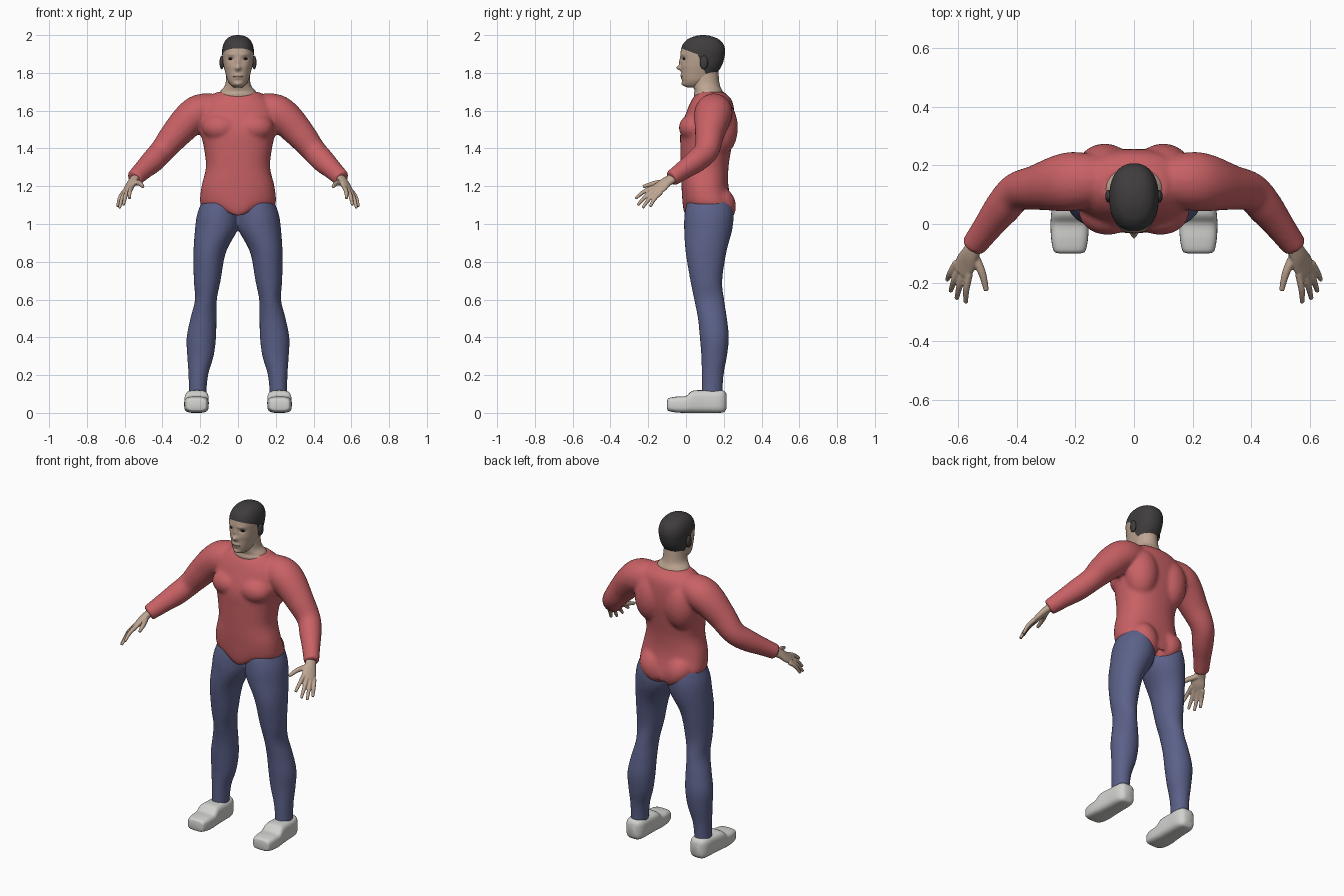
import bpy, bmesh, math
from mathutils import Vector, Matrix

cube = bpy.data.objects.get("Cube")
if cube:
    bpy.data.objects.remove(cube, do_unlink=True)


def material(name, r, g, b):
    m = bpy.data.materials.new(name)
    m.use_nodes = True
    m.diffuse_color = (r, g, b, 1)
    bsdf = m.node_tree.nodes["Principled BSDF"]
    bsdf.inputs["Base Color"].default_value = (r, g, b, 1)
    bsdf.inputs["Roughness"].default_value = 0.8
    return m


RED = material("shirt_red", 0.58, 0.12, 0.13)
BLUE = material("denim_blue", 0.105, 0.12, 0.25)
SKIN = material("skin", 0.52, 0.38, 0.29)
HAIR = material("hair_charcoal", 0.05, 0.046, 0.046)
WHITE = material("shoe_white", 0.64, 0.64, 0.62)
DARK = material("eye_black", 0.01, 0.01, 0.01)
LIP = material("lip_brown", 0.25, 0.16, 0.12)


# ---- helpers ----
def spline(keys, n):
    """Catmull-Rom interpolation of key tuples."""
    k = [Vector(q) for q in keys]
    k = [k[0] * 2 - k[1]] + k + [k[-1] * 2 - k[-2]]
    out = []
    for a, b, c, d in zip(k, k[1:], k[2:], k[3:]):
        for i in range(n):
            t = i / n
            out.append((b * 2 + (c - a) * t + (a * 2 - b * 5 + c * 4 - d) * t * t
                        + (b * 3 - a - c * 3 + d) * t ** 3) / 2)
    return out + [k[-2]]


def bridge(bm, frames, power, seg):
    """Join superellipse rings given as (centre, u, v) and cap the ends."""
    def bend(c):
        return math.copysign(abs(c) ** (2 / power), c)
    rings = []
    for c, u, v in frames:
        angles = [math.tau * i / seg for i in range(seg)]
        rings.append([bm.verts.new(c + u * bend(math.cos(a)) + v * bend(math.sin(a)))
                      for a in angles])
    for r, s in zip(rings, rings[1:]):
        for i in range(seg):
            j = (i + 1) % seg
            bm.faces.new((r[i], r[j], s[j], s[i]))
    bm.faces.new(rings[0][::-1])
    bm.faces.new(rings[-1])


def loft(bm, keys, lengthwise=False, power=2, seg=32, n=5):
    """Keys: station, low, high, half width, x centre; stations run along z, or y if lengthwise."""
    frames = []
    for t, lo, hi, half, x in spline(keys, n):
        mid, h = (lo + hi) / 2, (hi - lo) / 2
        if lengthwise:
            frames.append((Vector((x, t, mid)), Vector((half, 0, 0)), Vector((0, 0, h))))
        else:
            frames.append((Vector((x, mid, t)), Vector((half, 0, 0)), Vector((0, h, 0))))
    bridge(bm, frames, power, seg)


def tube(bm, keys, side, seg=20, n=5):
    """Keys: x, y, z, radius along side, radius across it."""
    pts = spline(keys, n)
    frames = []
    for i, p in enumerate(pts):
        t = (pts[min(i + 1, len(pts) - 1)] - pts[max(i - 1, 0)]).to_3d().normalized()
        u = (side - t * side.dot(t)).normalized()
        frames.append((p.to_3d(), u * p[3], t.cross(u) * p[4]))
    bridge(bm, frames, 2, seg)


def ellipsoid(bm, centre, radii):
    m = Matrix.Translation(centre) @ Matrix.Diagonal((*radii, 1))
    bmesh.ops.create_uvsphere(bm, u_segments=24, v_segments=16, radius=1, matrix=m)


def flip_x(bm, geom):
    verts = [g for g in geom if isinstance(g, bmesh.types.BMVert)]
    bmesh.ops.scale(bm, vec=(-1, 1, 1), verts=verts)


def add_mirror(bm):
    dup = bmesh.ops.duplicate(bm, geom=bm.verts[:] + bm.edges[:] + bm.faces[:])
    flip_x(bm, dup["geom"])


def finish(name, bm, mats, voxel=0, smooth=6):
    """Make the object; a voxel size fuses overlapping volumes into one skin."""
    bmesh.ops.recalc_face_normals(bm, faces=bm.faces[:])
    me = bpy.data.meshes.new(name)
    bm.to_mesh(me)
    bm.free()
    me.shade_smooth()
    for m in mats:
        me.materials.append(m)
    ob = bpy.data.objects.new(name, me)
    bpy.context.collection.objects.link(ob)
    if voxel:
        fuse = ob.modifiers.new("fuse", "REMESH")
        fuse.mode = "VOXEL"
        fuse.voxel_size = voxel
        fuse.use_smooth_shade = True
        relax = ob.modifiers.new("relax", "SMOOTH")
        relax.factor = 0.5
        relax.iterations = smooth


def pair(name, bm, mat, **kw):
    other = bm.copy()
    flip_x(other, other.verts[:])
    finish("left_" + name, bm, [mat], **kw)
    finish("right_" + name, other, [mat], **kw)


# ---- shirt: sleeves, muscle masses, torso ----
bm = bmesh.new()
tube(bm, [(.1, .15, 1.61, .08, .08), (.19, .147, 1.595, .1, .095), (.25, .14, 1.56, .098, .092),
          (.33, .125, 1.475, .078, .08), (.4, .11, 1.39, .066, .066), (.45, .055, 1.335, .061, .063),
          (.5, -.01, 1.288, .05, .053), (.55, -.078, 1.24, .042, .045)], Vector((0, 1, 0)))
ellipsoid(bm, (.09, .045, 1.51), (.1, .083, .075))
ellipsoid(bm, (.1, .18, 1.51), (.1, .095, .15))
ellipsoid(bm, (.085, .165, 1.12), (.09, .1, .08))
add_mirror(bm)
torso = bmesh.new()
loft(bm, [(1.09, .005, .24, .188, 0), (1.12, -.014, .25, .201, 0), (1.2, -.024, .225, .193, 0),
          (1.3, -.028, .225, .17, 0), (1.4, -.03, .24, .18, 0), (1.5, -.028, .255, .2, 0),
          (1.6, .005, .255, .2, 0), (1.66, .032, .24, .16, 0), (1.7, .065, .2, .11, 0)], power=2.3, seg=48)
torso.free()
for v in bm.verts:  # hem dips at the middle, front and back
    if v.co.z < 1.2 and abs(v.co.x) < .21:
        width = .07 if v.co.y < .12 else .12
        v.co.z -= .06 * min(1, (1.2 - v.co.z) / .11) * math.exp(-(v.co.x / width) ** 2)
finish("shirt", bm, [RED], voxel=.01)

# ---- trousers ----
bm = bmesh.new()
loft(bm, [(1.12, .005, .245, .1, .092), (1.05, -.008, .252, .112, .105), (.97, -.01, .245, .113, .115),
          (.85, -.002, .214, .086, .15), (.7, .023, .192, .071, .163), (.6, .043, .202, .058, .17),
          (.5, .063, .217, .069, .183), (.4, .073, .227, .078, .194), (.3, .081, .217, .07, .199),
          (.2, .083, .199, .052, .21), (.08, .083, .192, .045, .215)])
add_mirror(bm)
finish("trousers", bm, [BLUE], voxel=.01, smooth=4)

# ---- shoes ----
bm = bmesh.new()
loft(bm, [(-.1, .022, .062, .038, .22), (-.092, .01, .078, .054, .22), (-.05, .002, .086, .063, .22),
          (0, 0, .09, .065, .22), (.035, 0, .117, .064, .219), (.1, 0, .12, .06, .217),
          (.17, 0, .12, .057, .216), (.2, .004, .117, .046, .216), (.214, .022, .1, .03, .216)],
     lengthwise=True, power=3.6, n=4)
pair("shoe", bm, WHITE)

# ---- hands ----
bm = bmesh.new()
across = Vector((.04, .035, -.025)).normalized()
tube(bm, [(.53, -.045, 1.257, .028, .024), (.558, -.1, 1.225, .033, .021),
          (.575, -.135, 1.196, .041, .018), (.59, -.165, 1.174, .036, .013)], across)
tips = [(.575, -.268, 1.135), (.606, -.256, 1.1), (.627, -.23, 1.085), (.638, -.19, 1.092)]
for i, tip in enumerate(tips):
    tip = Vector(tip)
    base = Vector((.584, -.15, 1.182)) + across * (i - 1.5) * .021
    mid = (base + tip) / 2 + Vector((.004, -.004, .006))
    tube(bm, [(*base, .013, .013), (*mid, .0115, .0115), (*tip, .008, .008)], across, seg=12)
tube(bm, [(.55, -.1, 1.222, .017, .017), (.52, -.165, 1.215, .014, .014),
          (.504, -.228, 1.198, .009, .009)], across, seg=12)
pair("hand", bm, SKIN, voxel=.004, smooth=3)

# ---- neck ----
bm = bmesh.new()
loft(bm, [(1.62, .06, .2, .1, 0), (1.68, .042, .2, .104, 0), (1.705, .045, .193, .092, 0),
          (1.74, .035, .178, .067, 0), (1.82, .03, .17, .06, 0)])
finish("neck", bm, [SKIN])

# ---- head, with sculpted face and hair as cut faces ----
bm = bmesh.new()
loft(bm, [(1.722, .01, .06, .02, 0), (1.735, -.012, .1, .038, 0), (1.76, -.02, .135, .055, 0),
          (1.8, -.024, .165, .067, 0), (1.84, -.025, .19, .077, 0), (1.88, -.028, .203, .082, 0),
          (1.92, -.027, .207, .084, 0), (1.955, -.014, .196, .076, 0), (1.98, .012, .17, .06, 0),
          (1.995, .05, .13, .035, 0), (2, .08, .1, .01, 0)], power=2.25, seg=72, n=7)
# bumps: x, z, x radius, z radius, forward push
bumps = [(0, 1.826, .014, .013, .024), (0, 1.855, .009, .025, .01), (.037, 1.874, .016, .012, -.008),
         (.035, 1.897, .024, .009, .004), (.045, 1.835, .02, .015, .003), (0, 1.787, .024, .006, .007),
         (0, 1.773, .022, .006, .007), (0, 1.74, .022, .012, .008)]
for v in bm.verts:
    x, y, z = v.co
    if y < .06:
        for bx, bz, rx, rz, push in bumps:
            v.co.y -= push * math.exp(-((abs(x) - bx) / rx) ** 2 - ((z - bz) / rz) ** 2)
fringe = (Vector((0, -.025, 1.93)), Vector((0, .37, 1)))
temple = (Vector((0, .065, 1.89)), Vector((0, 1, .42)))
nape = (Vector((0, .15, 1.785)), Vector((0, 0, 1)))
for point, normal in (fringe, temple, nape):
    bmesh.ops.bisect_plane(bm, geom=bm.verts[:] + bm.edges[:] + bm.faces[:], plane_co=point, plane_no=normal)
for f in bm.faces:
    c = f.calc_center_median()
    over_fringe, behind_temple, over_nape = [(c - p).dot(n) > 0 for p, n in (fringe, temple, nape)]
    f.material_index = int(over_nape and (over_fringe or behind_temple))
finish("head", bm, [SKIN, HAIR])

# ---- ears, eyes, mouth ----
bm = bmesh.new()
ellipsoid(bm, (.086, .095, 1.855), (.012, .022, .036))
pair("ear", bm, HAIR)
bm = bmesh.new()
ellipsoid(bm, (.037, -.008, 1.875), (.014, .0095, .0065))
pair("eye", bm, DARK)
bm = bmesh.new()
ellipsoid(bm, (0, -.02, 1.78), (.026, .0085, .002))
finish("mouth", bm, [LIP])
